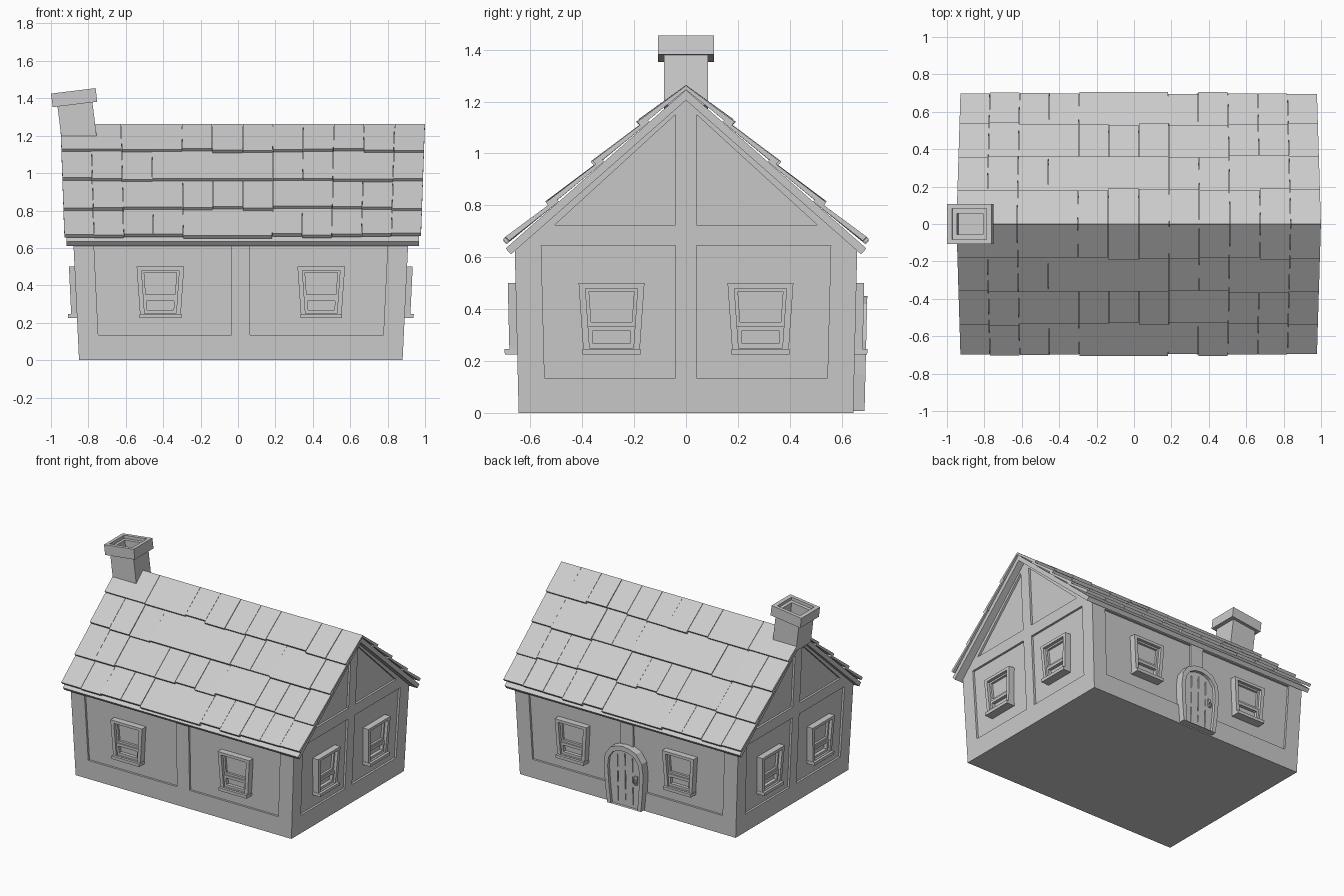
import bpy, bmesh, math, random
from mathutils import Matrix, Vector

if "Cube" in bpy.data.objects:
    bpy.data.objects.remove(bpy.data.objects["Cube"])

random.seed(4)
CX = 0.015                      # the walls sit slightly to the right


def wall_matrix(origin, u, out, lean):
    """Maps (u, z, outward) onto a wall that leans outward with height."""
    u, out = Vector(u), Vector(out)
    up = Vector((0, 0, 1)) + out * lean
    m = Matrix((u, up, out)).transposed().to_4x4()
    m.translation = origin
    return m


FRONT = wall_matrix((CX, -0.645, 0), (1, 0, 0), (0, -1, 0), 0.024)
BACK = wall_matrix((CX, 0.645, 0), (-1, 0, 0), (0, 1, 0), 0.024)
RIGHT = wall_matrix((CX + 0.865, 0, 0), (0, 1, 0), (1, 0, 0), 0.048)
LEFT = wall_matrix((CX - 0.865, 0, 0), (0, -1, 0), (-1, 0, 0), 0.048)


def loft(bm, loops, cyclic=False):
    """Skins a list of point loops, capping the ends unless cyclic."""
    rows = [[bm.verts.new(p) for p in l] for l in loops]
    n = len(rows[0])
    pairs = list(zip(rows, rows[1:] + rows[:1])) if cyclic else list(zip(rows, rows[1:]))
    for a, b in pairs:
        for i in range(n):
            j = (i + 1) % n
            bm.faces.new((a[i], a[j], b[j], b[i]))
    if not cyclic:
        bm.faces.new(rows[0])
        bm.faces.new(rows[-1])


def at(pts, w, m):
    return [m @ Vector((u, z, w)) for u, z in pts]


def prism(bm, pts, w0, w1, m):
    loft(bm, [at(pts, w0, m), at(pts, w1, m)])


def ring(bm, outer, inner, w0, w1, m):
    loft(bm, [at(outer, w0, m), at(outer, w1, m), at(inner, w1, m), at(inner, w0, m)], True)


def finish(bm, name):
    bmesh.ops.recalc_face_normals(bm, faces=bm.faces)
    me = bpy.data.meshes.new(name)
    bm.to_mesh(me)
    bm.free()
    ob = bpy.data.objects.new(name, me)
    bpy.context.collection.objects.link(ob)
    return ob


def cut(ob, cutter):
    mod = ob.modifiers.new("cut", 'BOOLEAN')
    mod.object, mod.operation, mod.solver = cutter, 'DIFFERENCE', 'EXACT'
    bpy.context.view_layer.objects.active = ob
    bpy.ops.object.modifier_apply(modifier=mod.name)
    bpy.data.objects.remove(cutter)


def rect(u0, u1, z0, z1):
    return [(u0, z0), (u1, z0), (u1, z1), (u0, z1)]


# walls with gables
bm = bmesh.new()
section = [(-0.645, 0), (0.645, 0), (0.66, 0.63), (0, 1.22), (-0.66, 0.63)]
loft(bm, [at(section, 0, RIGHT), at([(-u, z) for u, z in section], 0, LEFT)])
walls = finish(bm, "walls")

# recessed plaster panels between the timbers
bm = bmesh.new()
for s in (-1, 1):
    for m in (FRONT, BACK):
        prism(bm, [(s * u, z) for u, z in ((0.05, 0.135), (0.762, 0.135), (0.785, 0.615), (0.05, 0.615))], -0.015, 0.1, m)
    for m in (RIGHT, LEFT):
        prism(bm, [(s * u, z) for u, z in ((0.04, 0.135), (0.545, 0.135), (0.558, 0.645), (0.04, 0.645))], -0.015, 0.1, m)
        prism(bm, [(s * u, z) for u, z in ((0.04, 0.725), (0.505, 0.725), (0.04, 1.15))], -0.015, 0.1, m)
cut(walls, finish(bm, "panel_cutter"))


# windows: tapered frame, two sashes, glass and sill
def pane(c, z0, z1, inset=0.0):
    h0, h1 = (0.108 + 0.07 * (z - 0.23) - inset for z in (z0, z1))
    return [(c - h0, z0), (c + h0, z0), (c + h1, z1), (c - h1, z1)]


for wall, m, dist in (("front", FRONT, 0.43), ("back", BACK, 0.43), ("right", RIGHT, 0.287), ("left", LEFT, 0.287)):
    for side, c in (("a", -dist), ("b", dist)):
        bm = bmesh.new()
        ring(bm, pane(c, 0.235, 0.5), pane(c, 0.25, 0.48, 0.025), -0.02, 0.03, m)
        ring(bm, pane(c, 0.25, 0.335, 0.025), pane(c, 0.268, 0.315, 0.04), -0.02, 0.016, m)
        ring(bm, pane(c, 0.335, 0.48, 0.025), pane(c, 0.35, 0.468, 0.038), -0.02, 0.008, m)
        prism(bm, pane(c, 0.25, 0.48, 0.025), -0.02, -0.008, m)
        prism(bm, rect(c - 0.112, c + 0.112, 0.225, 0.247), -0.02, 0.048, m)
        finish(bm, f"window_{wall}_{side}")


# arched door with frame, plank grooves and handle
def arch(half):
    return half + [(-u, z) for u, z in reversed(half) if u > 0]


outer = arch([(0.135, 0.008), (0.15, 0.15), (0.157, 0.28), (0.147, 0.36), (0.105, 0.42), (0.05, 0.443), (0, 0.45)])
inner = arch([(0.107, 0.008), (0.12, 0.15), (0.127, 0.28), (0.118, 0.345), (0.085, 0.39), (0.04, 0.41), (0, 0.415)])
bm = bmesh.new()
ring(bm, outer, inner, -0.02, 0.043, BACK)
finish(bm, "door_frame")
bm = bmesh.new()
prism(bm, inner, -0.02, 0.022, BACK)
door = finish(bm, "door")
bm = bmesh.new()
for u, spans in ((-0.06, ((0.03, 0.14), (0.17, 0.25), (0.28, 0.37))),
                 (0.0, ((0.05, 0.1), (0.13, 0.27), (0.3, 0.39))),
                 (0.06, ((0.03, 0.16), (0.19, 0.24), (0.27, 0.37)))):
    for z0, z1 in spans:
        prism(bm, rect(u - 0.003, u + 0.003, z0, z1), 0.014, 0.05, BACK)
cut(door, finish(bm, "groove_cutter"))
bm = bmesh.new()
prism(bm, rect(0.08, 0.1, 0.2, 0.25), 0.02, 0.03, BACK)
circle = [(math.cos(i * math.pi / 4), math.sin(i * math.pi / 4)) for i in range(8)]
ring(bm, [(0.09 + 0.016 * a, 0.205 + 0.022 * b) for a, b in circle],
     [(0.09 + 0.009 * a, 0.205 + 0.015 * b) for a, b in circle], 0.028, 0.038, BACK)
finish(bm, "door_handle")

# roof: (x, distance down the slope, height above it) -> position
DY, DZ = 0.751, 0.66


def slope(x, s, h, side):
    x = 0.025 + (x - 0.025) * (1 - 0.022 * s / 0.93)
    return Vector((x, side * (s * DY + h * DZ), 1.245 - s * DZ + h * DY))


bm = bmesh.new()
prof = [(0, 1.245), (0.695, 0.634), (0.675, 0.611), (0, 1.205), (-0.675, 0.611), (-0.695, 0.634)]
loft(bm, [[(0.025 + s * (0.962 - 0.032 * (1.245 - z)), y, z) for y, z in prof] for s in (-1, 1)])
finish(bm, "roof_base")

# shingle rows, mirrored on both slopes; numbers are column edges
rows = [(0, 2, 4, 5, 6, 7, 8, 9, 10, 11, 12), (0, 1, 2, 3, 7, 8, 9, 11, 12),
        (0, 1, 2, 4, 5, 6, 7, 9, 10, 11, 12), (0, 1, 2, 3, 4, 7, 8, 9, 10, 11, 12)]
ends = [0.0, 0.217, 0.45, 0.683, 0.905]
bm = bmesh.new()
for r, cols in enumerate(rows):
    for a, b in zip(cols, cols[1:]):
        x0, x1 = (-0.95 + k * 0.1625 for k in (a, b))
        s0 = ends[r] - (0.03 if r else 0.012)
        s1 = ends[r + 1] + random.uniform(-0.01, 0.01)
        h = random.uniform(-0.003, 0.003)
        for side in (-1, 1):
            loft(bm, [[slope(x, s0, 0.0, side), slope(x, s1, 0.012 + h, side),
                       slope(x, s1, 0.033 + h, side), slope(x, s0, 0.013 + h * 0.5, side)]
                      for x in (x0 + 0.001, x1 - 0.001)])
finish(bm, "roof_shingles")

# leaning chimney with a stepped flue
bm = bmesh.new()
steps = [(0.094, 0.085, -0.23), (0.094, 0.085, -0.036), (0.12, 0.107, -0.036), (0.12, 0.107, 0.037),
         (0.092, 0.082, 0.037), (0.092, 0.082, 0.015), (0.07, 0.057, 0.015), (0.07, 0.057, -0.06)]
loft(bm, [[(-x, -y, z), (x, -y, z), (x, y, z), (-x, y, z)] for x, y, z in steps])
bmesh.ops.transform(bm, verts=bm.verts,
                    matrix=Matrix.Translation((-0.876, 0, 1.403)) @ Matrix.Rotation(math.radians(-7), 4, 'Y'))
finish(bm, "chimney")
